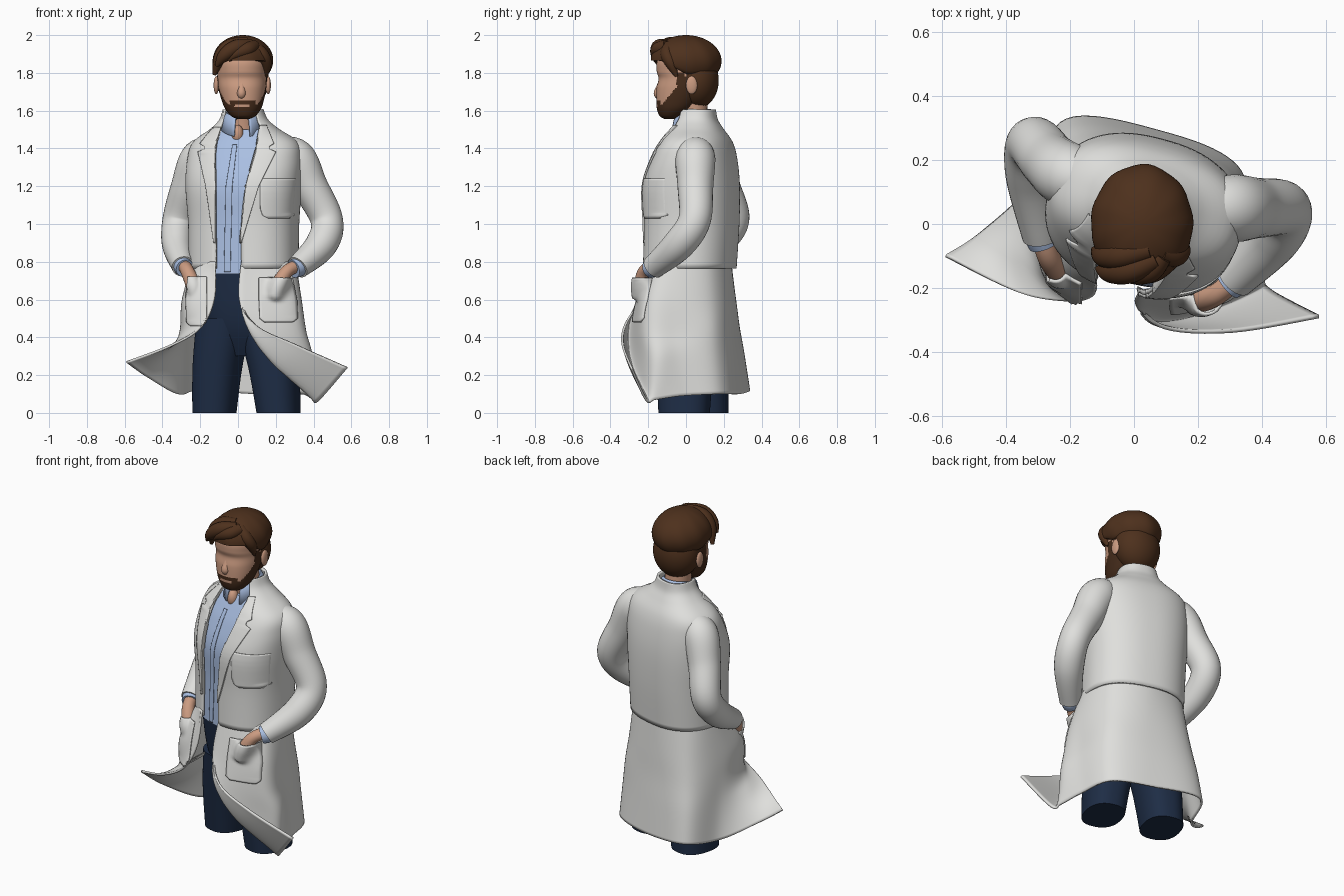
import bpy, bmesh, math
from mathutils import Vector
from mathutils.bvhtree import BVHTree

if "Cube" in bpy.data.objects:
    bpy.data.objects.remove(bpy.data.objects["Cube"])

def mat(name, c):
    m = bpy.data.materials.new(name)
    m.diffuse_color = (*c, 1)
    m.use_nodes = True
    m.node_tree.nodes["Principled BSDF"].inputs["Base Color"].default_value = m.diffuse_color
    return m

WHITE = mat("coat white", (.74, .74, .72))
BLUE = mat("shirt blue", (.40, .52, .76))
NAVY = mat("trouser navy", (.013, .026, .06))
SKIN = mat("skin", (.60, .33, .22))
HAIR = mat("hair brown", (.075, .03, .012))
BEARD = mat("beard brown", (.06, .025, .011))

def spline(pts, n):
    """Catmull-Rom through tuples of any length, n steps per span."""
    p = [pts[0]] + list(pts) + [pts[-1]]
    out = []
    for i in range(1, len(p) - 2):
        for k in range(n):
            t = k / n
            out.append(tuple(.5 * (2*b + (c-a)*t + (2*a-5*b+4*c-d)*t*t + (3*b-a-3*c+d)*t**3)
                             for a, b, c, d in zip(p[i-1], p[i], p[i+1], p[i+2])))
    return out + [tuple(pts[-1])]

def finish(name, bm, m, solid=0, angle=50):
    bmesh.ops.recalc_face_normals(bm, faces=bm.faces)
    me = bpy.data.meshes.new(name)
    bm.to_mesh(me)
    bm.free()
    me.materials.append(m)
    me.shade_smooth()
    me.set_sharp_from_angle(angle=math.radians(angle))
    o = bpy.data.objects.new(name, me)
    bpy.context.collection.objects.link(o)
    if solid:
        s = o.modifiers.new("thickness", 'SOLIDIFY')
        s.thickness, s.offset = solid, 0
    return o

def loft(name, rings, m, closed=True, caps=True, solid=0):
    bm = bmesh.new()
    vs = [[bm.verts.new(p) for p in r] for r in rings]
    n = len(vs[0])
    for a, b in zip(vs, vs[1:]):
        for i in range(n if closed else n - 1):
            j = (i + 1) % n
            bm.faces.new((a[i], a[j], b[j], b[i]))
    if closed and caps:
        bm.faces.new(vs[0])
        bm.faces.new(vs[-1])
    return finish(name, bm, m, solid)

def tube(name, pts, m, n=20, steps=6):
    """Tapered tube through (x, y, z, radius)."""
    s = spline(pts, steps)
    P = [Vector(q[:3]) for q in s]
    rings, side = [], Vector((.3, .9, .2))
    for i, q in enumerate(s):
        t = (P[min(i+1, len(P)-1)] - P[max(i-1, 0)]).normalized()
        side = (side - t * side.dot(t)).normalized()
        up = t.cross(side)
        rings.append([P[i] + q[3] * (math.cos(a)*side + math.sin(a)*up)
                      for a in (2*math.pi*k/n for k in range(n))])
    return loft(name, rings, m)

def ball(name, c, r, m, shape=None):
    bm = bmesh.new()
    bmesh.ops.create_uvsphere(bm, u_segments=48, v_segments=32, radius=1)
    for v in bm.verts:
        v.co = Vector([c[i] + r[i] * v.co[i] for i in range(3)])
        if shape:
            v.co = shape(v.co)
    return finish(name, bm, m)

def ring(z, cx, cy, a, b, th, n=2.4, turn=-15):
    """Turned superellipse slice; angle 0 is the front."""
    c, s = math.cos(math.radians(turn)), math.sin(math.radians(turn))
    out = []
    for t in th:
        u = a * math.copysign(abs(math.sin(t)) ** (2/n), math.sin(t))
        v = -b * math.copysign(abs(math.cos(t)) ** (2/n), math.cos(t))
        out.append((cx + u*c - v*s, cy + u*s + v*c, z))
    return out

FULL = [2*math.pi*k/96 for k in range(96)]

def body(name, rows, m, n=2.4, turn=-15, steps=6):
    return loft(name, [ring(*r, FULL, n, turn) for r in spline(rows, steps)], m)

# Upper coat: z, centre x, y, half width, half depth, left and right opening
TORSO = [(.765, .03, .02, .282, .23, .09, .05), (1, .03, .03, .285, .235, .09, .05),
         (1.2, .03, .03, .30, .236, .092, .073), (1.34, .037, .045, .30, .205, .11, .1),
         (1.43, .04, .057, .275, .168, .115, .108), (1.5, .035, .06, .175, .125, .105, .115),
         (1.55, .03, .058, .122, .1, .09, .095), (1.605, .027, .058, .1, .09, .082, .083)]
rings = []
for z, cx, cy, a, b, wl, wr in spline(TORSO, 6):
    t0 = math.asin(min(1, wr / a) ** 1.2)
    t1 = 2*math.pi - math.asin(min(1, wl / a) ** 1.2)
    rings.append(ring(z, cx, cy, a, b, [t0 + (t1 - t0)*k/72 for k in range(73)]))
coat = loft("coat_upper", rings, WHITE, closed=False, solid=.014)

# Shirt and its collar
shirt = body("shirt", [(r[0], r[1], r[2], r[3] - .02, r[4] - .02) for r in
                       [(.735, *TORSO[0][1:])] + TORSO[1:6]], BLUE)
rings = []
for r, dz in ((.078, .04), (.083, .052), (.092, .04), (.112, -.025)):
    rings.append([(.022 + r*math.sin(t), .035 - 1.12*r*math.cos(t),
                   1.535 - .04*math.cos(t) + dz * (1 + .4*math.cos(t)))
                  for t in (.38 + (2*math.pi - .76)*k/40 for k in range(41))])
loft("shirt_collar", rings, BLUE, closed=False, solid=.008)

# Coat skirt: columns from the opening edge round the back, waist to hem
LEFT = [[(-.12, -.18, .8), (-.125, -.22, .6), (-.2, -.24, .45), (-.36, -.215, .355), (-.59, -.1, .27)],
        [(-.2, -.09, .8), (-.27, -.16, .6), (-.29, -.14, .43), (-.37, -.08, .33), (-.48, -.03, .19)],
        [(-.24, .08, .8), (-.28, .04, .6), (-.29, .06, .45), (-.3, .09, .3), (-.32, .12, .1)],
        [(-.15, .21, .8), (-.17, .24, .6), (-.185, .265, .45), (-.2, .295, .3), (-.21, .325, .12)],
        [(.08, .228, .8), (.09, .24, .6), (.09, .25, .45), (.09, .265, .3), (.09, .285, .1)]]
RIGHT = [[(.26, .13, .8), (.28, .14, .6), (.3, .15, .45), (.31, .16, .3), (.32, .18, .1)],
         [(.3, -.05, .8), (.33, -.06, .6), (.345, -.05, .43), (.365, -.04, .3), (.37, -.02, .09)],
         [(.24, -.165, .8), (.29, -.21, .6), (.33, -.21, .43), (.38, -.18, .28), (.4, -.16, .07)],
         [(.05, -.207, .8), (.045, -.255, .6), (.08, -.295, .42), (.2, -.285, .25), (.43, -.21, .068)],
         [(.02, -.205, .8), (.01, -.25, .6), (.1, -.325, .46), (.31, -.335, .36), (.58, -.29, .24)]]
cols = spline([sum(c, ()) for c in LEFT + RIGHT], 10)
rings = [spline([c[i:i+3] for i in range(0, 15, 3)], 8) for c in cols]
skirt = loft("coat_skirt", rings, WHITE, closed=False, solid=.012)

# Sleeves, shirt cuffs and hands
ARMS = {"left": [(-.1, .12, 1.38, .07), (-.2, .15, 1.35, .1), (-.262, .195, 1.2, .092),
                 (-.315, .25, 1.02, .085), (-.322, .15, .89, .08), (-.29, -.04, .775, .06)],
        "right": [(.19, .06, 1.38, .07), (.3, .05, 1.35, .105), (.38, .05, 1.2, .095),
                  (.47, .045, 1.02, .086), (.44, -.04, .89, .084), (.315, -.175, .77, .062)]}
HANDS = {"left": [(-.29, -.03, .785, .035), (-.268, -.1, .75, .036), (-.235, -.145, .67, .04), (-.225, -.15, .6, .03)],
         "right": [(.32, -.17, .78, .035), (.26, -.22, .75, .034), (.215, -.235, .68, .04), (.19, -.24, .61, .03)]}
hands = {}
for s in ARMS:
    tube(s + "_sleeve", ARMS[s], WHITE, 28, 8)
    hands[s] = tube(s + "_hand", HANDS[s], SKIN)
    a, b = Vector(ARMS[s][-1][:3]), Vector(HANDS[s][1][:3])
    e = a.lerp(b, .4)
    tube(s + "_shirt_cuff", [(*a.lerp(b, -.3), .048), (*a, .052), (*e, .049)], BLUE)

# Trousers
body("trouser_hips", [(.3, .035, .03, .10, .09), (.42, .03, .03, .19, .15), (.55, .03, .025, .235, .18),
                      (.76, .03, .02, .25, .203)], NAVY)
body("left_trouser_leg", [(0, -.125, .09, .112, .135), (.25, -.108, .07, .127, .15), (.5, -.07, .045, .145, .16)], NAVY)
body("right_trouser_leg", [(0, .215, -.01, .112, .135), (.25, .187, -.005, .13, .15), (.5, .13, .01, .145, .16)], NAVY)

def drape(name, outline, targets, m, thick, nx=14, step=.01):
    """Cloth plate laid on the front of targets; outline rows are (z, x left, x right)."""
    V, F = [], []
    for o in targets:
        F += [[i + len(V) for i in p.vertices] for p in o.data.polygons]
        V += [v.co.copy() for v in o.data.vertices]
    tree = BVHTree.FromPolygons(V, F)
    rows, y = [], -.2
    for (za, la, ra), (zb, lb, rb) in zip(outline, outline[1:]):
        k = max(1, round(abs(zb - za) / step))
        rows += [(za + (zb-za)*i/k, la + (lb-la)*i/k, ra + (rb-ra)*i/k) for i in range(k)]
    grid = []
    for z, l, r in rows + [outline[-1]]:
        line = []
        for i in range(nx + 1):
            x = l + (r - l) * i / nx
            hit = tree.ray_cast(Vector((x, -1, z)), Vector((0, 1, 0)))[0]
            y = hit.y if hit else y
            line.append((x, y - .007 - thick / 2, z))
        grid.append(line)
    for _ in range(3):  # relax the cloth
        for j in range(1, len(grid) - 1):
            for i in range(1, nx):
                x, y, z = grid[j][i]
                avg = (grid[j-1][i][1] + grid[j+1][i][1] + grid[j][i-1][1] + grid[j][i+1][1]) / 4
                grid[j][i] = (x, min(y, avg), z)
    return loft(name, grid, m, closed=False, solid=thick)

# Lapels, pockets and shirt placket
drape("left_lapel", [(.9, -.128, -.12), (1.2, -.17, -.118), (1.38, -.21, -.122), (1.395, -.175, -.122),
                     (1.41, -.175, -.12), (1.425, -.2, -.115), (1.51, -.13, -.09)], [coat, shirt], WHITE, .01)
drape("right_lapel", [(.9, .01, .018), (1.2, .04, .11), (1.38, .09, .2), (1.395, .095, .165),
                      (1.41, .1, .165), (1.425, .1, .19), (1.52, .115, .15)], [coat, shirt], WHITE, .01)
drape("chest_pocket", [(1.03, .16, .27), (1.045, .13, .295), (1.08, .118, .3), (1.24, .115, .31)], [coat], WHITE, .006)
drape("left_hip_pocket", [(.46, -.25, -.18), (.48, -.27, -.165), (.6, -.275, -.165), (.72, -.265, -.165)],
      [skirt, hands["left"]], WHITE, .01)
drape("right_hip_pocket", [(.48, .14, .29), (.5, .115, .315), (.6, .11, .31), (.715, .11, .285)],
      [skirt, hands["right"]], WHITE, .01)
drape("shirt_placket", [(.745, -.075, -.04), (1.2, -.065, -.03), (1.42, -.03, -.005)], [shirt], BLUE, .002)

# Neck and head; beard painted by height and depth
tube("neck", [(.025, .06, 1.42, .08), (.025, .045, 1.55, .074), (.025, .03, 1.68, .08)], SKIN)
ball("open_throat", (-.002, -.045, 1.475), (.032, .035, .05), SKIN)
head = body("head", [(1.557, .028, -.085, .035, .03), (1.572, .028, -.08, .065, .06), (1.61, .027, -.06, .095, .094),
                     (1.66, .025, -.04, .113, .117), (1.72, .023, -.02, .126, .135), (1.77, .022, -.01, .13, .135),
                     (1.81, .022, -.01, .132, .145), (1.87, .022, -.01, .13, .14), (1.93, .022, 0, .09, .1)],
            SKIN, 2.15, -4, 10)
head.data.materials.append(BEARD)
for p in head.data.polygons:
    x, y, z = p.center
    line = 1.652 if y < -.135 else 1.635 + max(0, y + .125) * 1.2
    lips = abs(x - .022) < .04 and 1.62 < z < 1.634 and y < -.1
    if (z < line or -.05 < y < -.005 and z < 1.8) and not lips:
        p.material_index = 1
tube("nose", [(.02, -.115, 1.79, .016), (.019, -.137, 1.73, .018), (.018, -.147, 1.69, .024), (.018, -.135, 1.668, .014)], SKIN)
for s, x in (("left", -.115), ("right", .16)):
    ball(s + "_ear", (x, .03, 1.735), (.014, .03, .048), SKIN)

# Hair: close-cut back, swept cap and front locks
ball("back_hair", (.026, .055, 1.76), (.138, .118, .15), HAIR)

def cap(p):
    a = math.atan2(p.y, p.x - .025)
    k = 1 + .012 * math.sin(9 * a + 14 * p.z)
    low = 1.795 + .07 * min(1, max(0, -p.y / .13))
    return Vector((.025 + (p.x - .025) * k, p.y * k, max(p.z, low)))

ball("top_hair", (.025, 0, 1.865), (.16, .187, .135), HAIR, cap)
LOCKS = [[(.07, -.11, 1.95, .03), (-.01, -.145, 1.935, .04), (-.075, -.15, 1.89, .034), (-.115, -.14, 1.835, .008)],
         [(.05, -.08, 1.96, .03), (-.04, -.1, 1.94, .04), (-.095, -.1, 1.88, .035), (-.125, -.08, 1.79, .01)],
         [(.09, -.1, 1.945, .03), (.05, -.145, 1.925, .038), (-.01, -.16, 1.9, .028), (-.05, -.16, 1.865, .008)],
         [(.08, -.09, 1.945, .03), (.125, -.1, 1.9, .035), (.148, -.08, 1.85, .03), (.148, -.05, 1.78, .008)]]
for i, l in enumerate(LOCKS):
    tube("hair_lock_%d" % (i + 1), l, HAIR)
